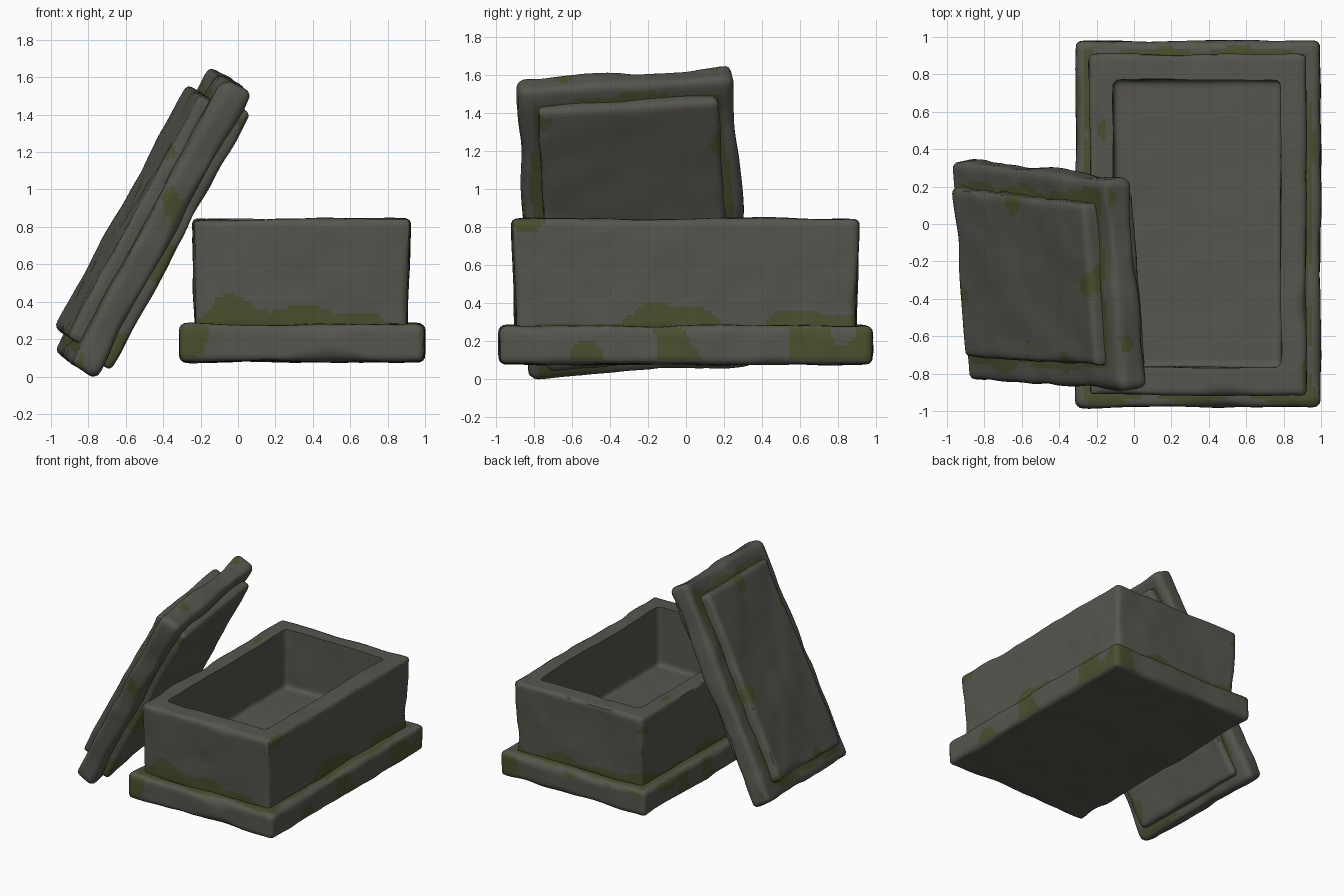
import bpy, bmesh, math
from mathutils import Vector, Matrix, noise

cube = bpy.data.objects.get("Cube")
if cube:
    bpy.data.objects.remove(cube, do_unlink=True)


def material(name, rgb):
    m = bpy.data.materials.new(name)
    m.use_nodes = True
    m.diffuse_color = (*rgb, 1)
    bsdf = m.node_tree.nodes["Principled BSDF"]
    bsdf.inputs["Base Color"].default_value = (*rgb, 1)
    bsdf.inputs["Roughness"].default_value = 0.9
    return m


STONE = material("grey_stone", (0.095, 0.091, 0.076))
MOSS = material("green_moss", (0.070, 0.079, 0.027))
CELL = 0.022


def wave(p, freq, seed=0.0):
    return noise.noise(Vector(p) * freq + Vector((seed, seed * 2, seed * 3)))


def worn_block(name, lo, hi, radius=0.035, wear=0.05, lump=0.012, seed=1.0):
    """Evenly gridded block with chipped, rounded edges and lumpy faces."""
    lo, hi = Vector(lo), Vector(hi)
    centre, half = (lo + hi) / 2, (hi - lo) / 2
    bm = bmesh.new()
    bmesh.ops.create_cube(bm, size=2)
    for axis in range(3):
        along = [e for e in bm.edges
                 if abs((e.verts[0].co - e.verts[1].co)[axis]) > 0.001]
        cuts = max(1, int(2 * half[axis] / CELL))
        bmesh.ops.subdivide_edges(bm, edges=along, cuts=cuts, use_grid_fill=True)
    for v in bm.verts:
        q = Vector([v.co[i] * half[i] for i in range(3)])
        r = radius + wear * max(0, wave(q, 3.5, seed))
        r = min(r, min(half) * 0.8)
        core = Vector([max(-(half[i] - r), min(half[i] - r, q[i])) for i in range(3)])
        out = (q - core).normalized()
        bump = lump * wave(q, 2.2, seed + 5) + lump * 0.5 * wave(q, 6, seed + 9)
        v.co = centre + core + out * (r + bump)
    mesh = bpy.data.meshes.new(name)
    bm.to_mesh(mesh)
    bm.free()
    obj = bpy.data.objects.new(name, mesh)
    bpy.context.collection.objects.link(obj)
    return obj


def paint(obj, is_moss):
    """Give stone to the whole part and moss to the faces the rule picks."""
    mesh = obj.data
    mesh.materials.clear()
    mesh.materials.append(STONE)
    mesh.materials.append(MOSS)
    for f in mesh.polygons:
        f.material_index = int(is_moss(f.center, f.normal))


def smooth(obj):
    bpy.ops.object.select_all(action="DESELECT")
    obj.select_set(True)
    bpy.context.view_layer.objects.active = obj
    bpy.ops.object.shade_smooth_by_angle(angle=math.radians(40))


# Plinth under the coffer
plinth = worn_block("plinth", (-0.31, -0.98, 0.08), (0.995, 0.98, 0.28), seed=2)


def plinth_moss(c, n):
    if c.z < 0.1:
        return False
    if n.z > 0.7:
        gap = max(abs(c.x - 0.34) - 0.56, abs(c.y) - 0.89)
        return gap < 0.045 + 0.06 * wave(c, 4, 3)
    return wave(c, 4.5, 14) > 0.27


paint(plinth, plinth_moss)

# Coffer body, hollowed out
coffer = worn_block("coffer", (-0.24, -0.915, 0.25), (0.92, 0.91, 0.84),
                    radius=0.025, wear=0.05, seed=6)
for v in coffer.data.vertices:
    taper = 1 - 0.04 * (0.84 - v.co.z)
    v.co.x = 0.34 + (v.co.x - 0.34) * taper
    v.co.y *= taper
hollow = worn_block("hollow_cutter", (-0.11, -0.765, 0.37), (0.785, 0.77, 1.1),
                    radius=0.03, wear=0.03, lump=0.008, seed=11)
hollow.hide_render = True
cut = coffer.modifiers.new("hollow", "BOOLEAN")
cut.operation = "DIFFERENCE"
cut.solver = "EXACT"
cut.object = hollow
bpy.context.view_layer.update()
graph = bpy.context.evaluated_depsgraph_get()
hollowed = bpy.data.meshes.new_from_object(coffer.evaluated_get(graph))
coffer.modifiers.clear()
coffer.data = hollowed
bpy.data.objects.remove(hollow, do_unlink=True)


def coffer_moss(c, n):
    outside = max(abs(c.x - 0.34) - 0.58, abs(c.y) - 0.91)
    if outside < -0.1:
        return False
    if c.z < 0.55 and c.z < 0.33 + 0.16 * wave(c, 4, 8):
        return True
    return c.z > 0.7 and outside > -0.09 and wave(c, 3.6, 21) > 0.36


paint(coffer, coffer_moss)

# Lid leaning on the coffer: local x runs up the slope, z is its outer face
lean = Matrix(((0.48, -0.08, -0.877, -0.46),
               (-0.045, 1.0, -0.10, -0.28),
               (0.877, 0.06, 0.48, 0.8225),
               (0, 0, 0, 1)))
lid_rim = worn_block("lid_rim", (-0.865, -0.57, -0.078), (0.87, 0.57, 0.078),
                     radius=0.035, wear=0.05, lump=0.02, seed=4)
lid_top = worn_block("lid_outer_panel", (-0.75, -0.44, 0.0), (0.73, 0.44, 0.147),
                     radius=0.025, wear=0.05, lump=0.015, seed=7)
lid_under = worn_block("lid_inner_panel", (-0.79, -0.48, -0.137), (0.77, 0.48, 0.0),
                       radius=0.025, wear=0.04, lump=0.012, seed=12)


def rim_moss(c, n):
    if n.z > 0.6:
        gap = max(abs(c.x + 0.01) - 0.74, abs(c.y) - 0.44)
        return gap < 0.045 + 0.06 * wave(c, 4, 17)
    if n.z < -0.6:
        gap = max(abs(c.x + 0.01) - 0.78, abs(c.y) - 0.48)
        return gap < 0.03 + 0.08 * wave(c, 3, 19)
    return wave(c, 4, 25) > 0.36


def panel_moss(c, n):
    edge = max(abs(c.x) - 0.74, abs(c.y) - 0.44)
    return edge > -0.12 and wave(c, 4.2, 31) > 0.4


paint(lid_rim, rim_moss)
paint(lid_top, panel_moss)
paint(lid_under, panel_moss)
for part in (lid_rim, lid_top, lid_under):
    for v in part.data.vertices:
        v.co.y *= 1 - 0.03 * v.co.x
    part.data.transform(lean)

for part in (plinth, coffer, lid_rim, lid_top, lid_under):
    smooth(part)
